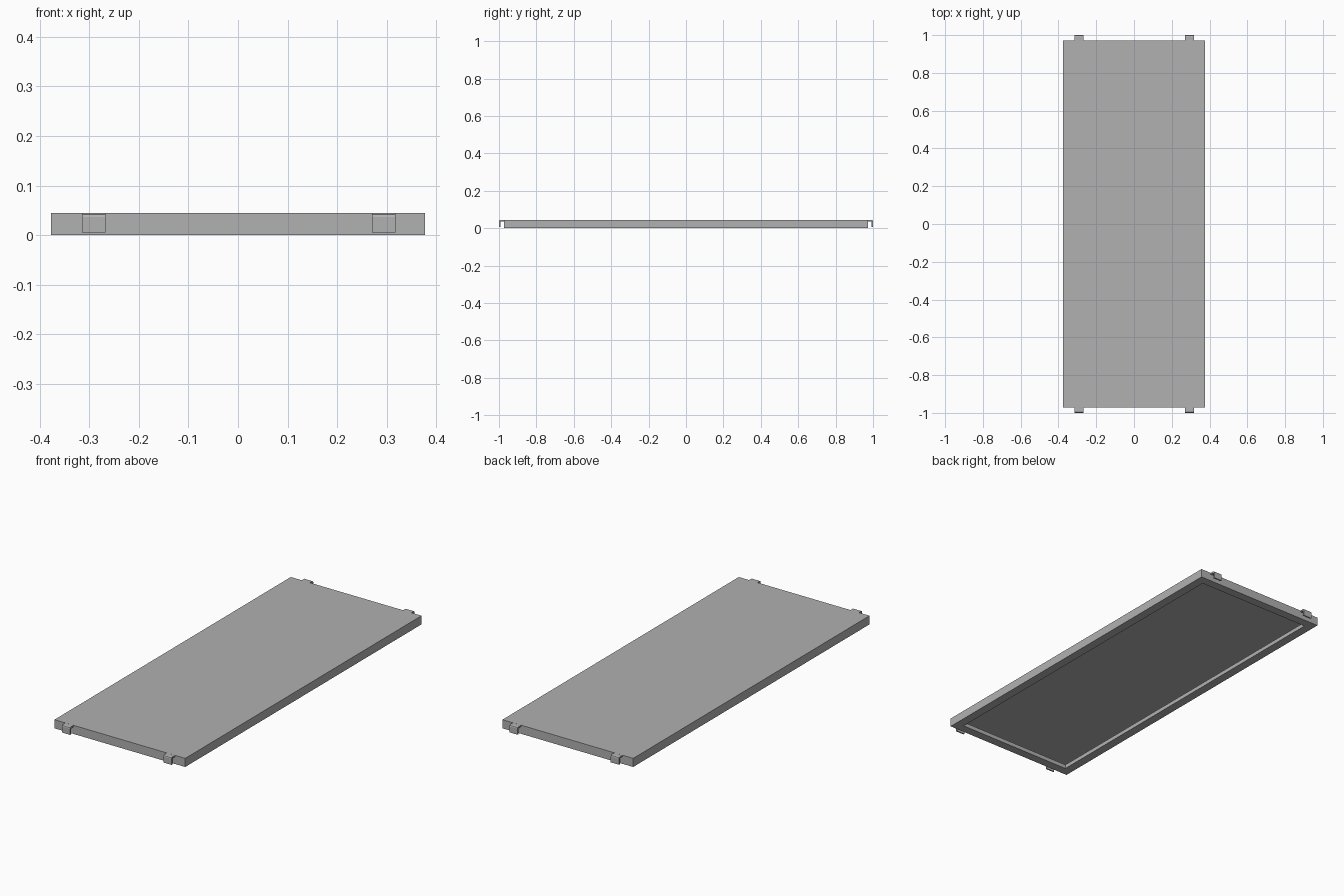
import bpy, bmesh

if "Cube" in bpy.data.objects:
    bpy.data.objects.remove(bpy.data.objects["Cube"])

HX, HY, H = 0.3765, 0.972, 0.045   # deck half width, half length, height
T, W, LIP = 0.004, 0.046, 0.021    # sheet thickness, bottom flange width, lip height

steel = bpy.data.materials.new("dark_steel")
steel.diffuse_color = (0.44, 0.44, 0.44, 1)
steel.use_nodes = True
steel.node_tree.nodes["Principled BSDF"].inputs["Base Color"].default_value = steel.diffuse_color


def make_object(name, bm):
    bmesh.ops.recalc_face_normals(bm, faces=bm.faces[:])
    mesh = bpy.data.meshes.new(name)
    bm.to_mesh(mesh)
    bm.free()
    mesh.materials.append(steel)
    obj = bpy.data.objects.new(name, mesh)
    bpy.context.collection.objects.link(obj)
    return obj


# Folded sheet deck: rectangular loops following an inset/height profile
def deck():
    profile = [(0, H), (0, 0), (W, 0), (W, LIP), (W - T, LIP),
               (W - T, T), (T, T), (T, H - T)]
    bm = bmesh.new()
    rings = []
    for inset, z in profile:
        x, y = HX - inset, HY - inset
        rings.append([bm.verts.new(p) for p in
                      ((-x, -y, z), (x, -y, z), (x, y, z), (-x, y, z))])
    for a, b in zip(rings, rings[1:]):
        for i in range(4):
            j = (i + 1) % 4
            bm.faces.new((a[i], a[j], b[j], b[i]))
    bm.faces.new(rings[0])
    bm.faces.new(rings[-1])
    return make_object("deck_panel", bm)


# Bent hook: side profile extruded across its width
def hook(name, cx, side):
    profile = [(HY - T, H), (0.993, H), (0.998, 0.042), (1.0, 0.037),
               (1.0, 0.006), (0.993, 0.006), (0.993, 0.034),
               (0.990, 0.037), (HY - T, 0.037)]
    bm = bmesh.new()
    face = bm.faces.new([bm.verts.new((cx - 0.0238, side * y, z - 0.0003))
                         for y, z in profile])
    ext = bmesh.ops.extrude_face_region(bm, geom=[face], use_keep_orig=True)
    moved = [v for v in ext["geom"] if isinstance(v, bmesh.types.BMVert)]
    bmesh.ops.translate(bm, verts=moved, vec=(0.0476, 0, 0))
    return make_object(name, bm)


deck()
for side, end in ((-1, "front"), (1, "back")):
    for cx, lr in ((-0.2905, "left"), (0.2935, "right")):
        hook(f"{end}_{lr}_hook", cx, side)
